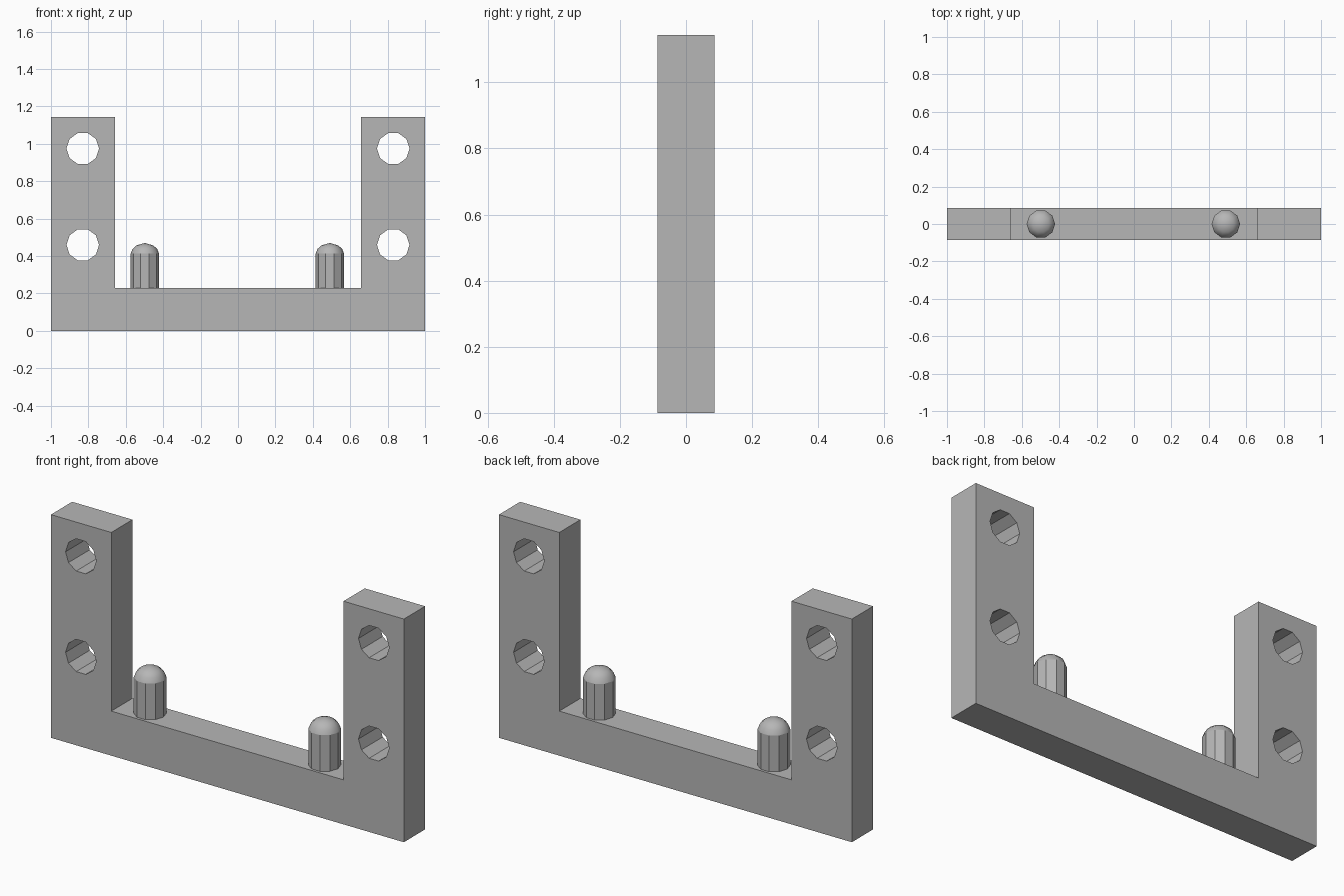
import bpy, bmesh
from math import cos, sin, tau, pi
from mathutils import Matrix

if "Cube" in bpy.data.objects:
    bpy.data.objects.remove(bpy.data.objects["Cube"], do_unlink=True)

SIDES = 10
HALF_DEPTH = 0.086
FLOOR = 0.228

grey = bpy.data.materials.new("plain_grey")
grey.use_nodes = True
grey.diffuse_color = (0.47, 0.47, 0.47, 1)
grey.node_tree.nodes["Principled BSDF"].inputs["Base Color"].default_value = grey.diffuse_color


def ring(cx, cy, r):
    return [(cx + r * cos(tau * i / SIDES), cy + r * sin(tau * i / SIDES)) for i in range(SIDES)]


def add_object(name, bm):
    mesh = bpy.data.meshes.new(name)
    bm.normal_update()
    bm.to_mesh(mesh)
    bm.free()
    mesh.materials.append(grey)
    obj = bpy.data.objects.new(name, mesh)
    bpy.context.collection.objects.link(obj)
    return obj


# U-shaped bracket: extruded outline with four bolt holes
outline = [(-1, 0), (1, 0), (1, 1.143), (0.658, 1.143), (0.658, FLOOR),
           (-0.658, FLOOR), (-0.658, 1.143), (-1, 1.143)]
holes = [ring(x, z, 0.087) for x in (-0.83, 0.83) for z in (0.46, 0.975)]

curve = bpy.data.curves.new("bracket_profile", "CURVE")
curve.dimensions = "2D"
curve.fill_mode = "BOTH"
curve.extrude = HALF_DEPTH
for loop in [outline] + holes:
    spline = curve.splines.new("POLY")
    spline.points.add(len(loop) - 1)
    for point, (x, z) in zip(spline.points, loop):
        point.co = (x, z, 0, 1)
    spline.use_cyclic_u = True

helper = bpy.data.objects.new("bracket_profile", curve)
bpy.context.collection.objects.link(helper)
bpy.context.view_layer.update()
depsgraph = bpy.context.evaluated_depsgraph_get()
solid = bpy.data.meshes.new_from_object(helper.evaluated_get(depsgraph))
bm = bmesh.new()
bm.from_mesh(solid)
bpy.data.objects.remove(helper, do_unlink=True)
bpy.data.meshes.remove(solid)
bmesh.ops.remove_doubles(bm, verts=bm.verts, dist=0.0005)
bmesh.ops.transform(bm, matrix=Matrix.Rotation(pi / 2, 4, "X"), verts=bm.verts)
bmesh.ops.recalc_face_normals(bm, faces=bm.faces)
for face in bm.faces:
    face.smooth = False
    face.material_index = 0
add_object("bracket", bm)


# Round-topped locating pins: faceted shaft, softened dome
def pin(name, x):
    bm = bmesh.new()
    profile = [(0.076, FLOOR - 0.03), (0.076, 0.413), (0.066, 0.438), (0.045, 0.457)]
    rings = [[bm.verts.new((px, py, z)) for px, py in ring(x, 0, r)] for r, z in profile]
    bm.faces.new(rings[0][::-1])
    for level, (low, high) in enumerate(zip(rings, rings[1:])):
        for i in range(SIDES):
            j = (i + 1) % SIDES
            face = bm.faces.new((low[i], low[j], high[j], high[i]))
            face.smooth = level > 0
    tip = bm.verts.new((x, 0, 0.47))
    for i in range(SIDES):
        face = bm.faces.new((rings[-1][i], rings[-1][(i + 1) % SIDES], tip))
        face.smooth = True
    add_object(name, bm)


pin("right_pin", -0.498)
pin("left_pin", 0.491)
